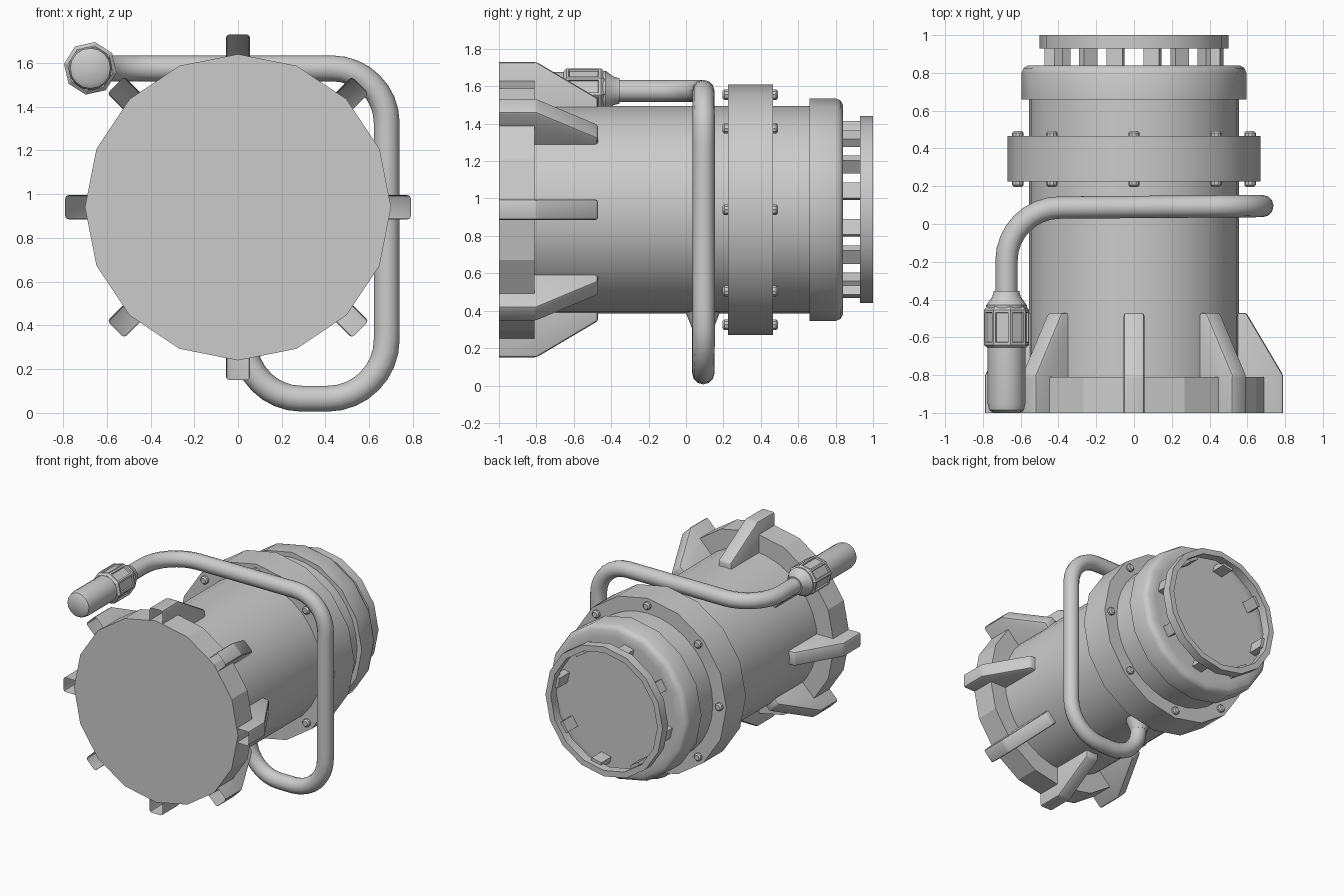
import bpy, bmesh, math
from mathutils import Vector, Matrix

if "Cube" in bpy.data.objects:
    bpy.data.objects.remove(bpy.data.objects["Cube"])

CZ = 0.94  # height of the main axis
grey = bpy.data.materials.new("plain grey")
grey.diffuse_color = (0.6, 0.6, 0.6, 1)
grey.use_nodes = True
grey.node_tree.nodes["Principled BSDF"].inputs["Base Color"].default_value = grey.diffuse_color


def finish(bm, name, angle=35, normals=True):
    if normals:
        bmesh.ops.recalc_face_normals(bm, faces=bm.faces[:])
    me = bpy.data.meshes.new(name)
    bm.to_mesh(me)
    bm.free()
    ob = bpy.data.objects.new(name, me)
    bpy.context.collection.objects.link(ob)
    me.materials.append(grey)
    bpy.ops.object.select_all(action='DESELECT')
    bpy.context.view_layer.objects.active = ob
    ob.select_set(True)
    bpy.ops.object.shade_smooth_by_angle(angle=math.radians(angle))
    return ob


def lathe_bm(profile, n, cx=0, cz=CZ, closed=False, turn=0, bm=None):
    """Spin (radius, y) points around an axis along y."""
    bm = bm or bmesh.new()
    rings = []
    for r, y in profile:
        rings.append([bm.verts.new((cx + r * math.cos(turn + i * math.tau / n), y,
                                    cz + r * math.sin(turn + i * math.tau / n)))
                      for i in range(n)])
    pairs = list(zip(rings, rings[1:]))
    if closed:
        pairs.append((rings[-1], rings[0]))
    else:
        bm.faces.new(rings[0])
        bm.faces.new(rings[-1])
    for a, b in pairs:
        for i in range(n):
            j = (i + 1) % n
            bm.faces.new((a[i], a[j], b[j], b[i]))
    return bm


# main body parts
finish(lathe_bm([(0.70, -1), (0.70, -0.81)], 16), "front_plate", 20)
finish(lathe_bm([(0.555, -0.82), (0.555, 0.68)], 32), "barrel")
finish(lathe_bm([(0.67, 0.225), (0.67, 0.465)], 16), "flange")
finish(lathe_bm([(0.595, 0.66), (0.595, 0.80), (0.585, 0.825), (0.56, 0.84), (0.50, 0.84)], 16),
       "rear_collar", 50)
finish(lathe_bm([(0.50, 0.93), (0.50, 1), (0.455, 1), (0.455, 0.93)], 16, closed=True), "rear_ring")

# posts that carry the rear ring
bm = bmesh.new()
for k in range(8):
    a = math.radians(12.5 + 45 * k)
    m = (Matrix.Translation((0, 0, CZ)) @ Matrix.Rotation(-a, 4, 'Y')
         @ Matrix.Translation((0.45, 0.895, 0)) @ Matrix.Diagonal((0.05, 0.13, 0.085, 1)))
    bmesh.ops.create_cube(bm, size=1, matrix=m)
finish(bm, "ring_posts")

# bolts on both flange faces
bm = bmesh.new()
for k in range(8):
    a = k * math.tau / 8
    x, z = 0.615 * math.cos(a), CZ + 0.615 * math.sin(a)
    lathe_bm([(0.02, 0.196), (0.03, 0.206), (0.03, 0.23)], 10, x, z, bm=bm)
    lathe_bm([(0.03, 0.46), (0.03, 0.482), (0.02, 0.492)], 10, x, z, bm=bm)
finish(bm, "flange_bolts")

# fins: bevelled wedges, open at the front end
for k in range(8):
    bm = bmesh.new()
    side = [(0.50, -1), (0.79, -1), (0.79, -0.80), (0.595, -0.47), (0.50, -0.47)]
    face = bm.faces.new([bm.verts.new((r, y, -0.055)) for r, y in side])
    ext = bmesh.ops.extrude_face_region(bm, geom=[face])
    bmesh.ops.translate(bm, vec=(0, 0, 0.11),
                        verts=[v for v in ext["geom"] if isinstance(v, bmesh.types.BMVert)])
    bmesh.ops.recalc_face_normals(bm, faces=bm.faces[:])
    front = [f for f in bm.faces if f.normal.y < -0.9]
    bmesh.ops.delete(bm, geom=front, context='FACES')
    edges = [e for e in bm.edges if not e.is_boundary
             and max(v.co.x for v in e.verts) > 0.55]
    bmesh.ops.bevel(bm, geom=edges, offset=0.015, segments=2, profile=0.5, affect='EDGES')
    bmesh.ops.transform(bm, verts=bm.verts[:], matrix=Matrix.Translation((0, 0, CZ))
                        @ Matrix.Rotation(-k * math.tau / 8, 4, 'Y'))
    finish(bm, f"fin_{k + 1}", normals=False)

# bent pipe: corners with fillet radii
corners = [((0.03, 0.09, 0.50), 0), ((0.03, 0.09, 0.065), 0.26), ((0.68, 0.095, 0.065), 0.27),
           ((0.68, 0.095, 1.575), 0.25), ((-0.675, 0.085, 1.575), 0.28), ((-0.675, -0.40, 1.575), 0)]
pts = []
for i, (p, r) in enumerate(corners):
    p = Vector(p)
    if r == 0:
        pts.append((p, p, p))
        continue
    d0 = (Vector(corners[i - 1][0]) - p).normalized()
    d1 = (Vector(corners[i + 1][0]) - p).normalized()
    a, b = p + d0 * r, p + d1 * r
    pts.append((a, a + d0 * 0.02, a - d0 * r * 0.55))
    pts.append((b, b - d1 * r * 0.55, b + d1 * 0.02))
cu = bpy.data.curves.new("pipe", 'CURVE')
cu.dimensions = '3D'
cu.bevel_depth = 0.059
cu.bevel_resolution = 4
cu.resolution_u = 8
cu.use_fill_caps = True
sp = cu.splines.new('BEZIER')
sp.bezier_points.add(len(pts) - 1)
for bp, (co, left, right) in zip(sp.bezier_points, pts):
    bp.handle_left_type = bp.handle_right_type = 'FREE'
    bp.co, bp.handle_left, bp.handle_right = co, left, right
pipe = bpy.data.objects.new("pipe", cu)
bpy.context.collection.objects.link(pipe)
cu.materials.append(grey)
bpy.ops.object.select_all(action='DESELECT')
bpy.context.view_layer.objects.active = pipe
pipe.select_set(True)
bpy.ops.object.convert(target='MESH')
bpy.ops.object.shade_smooth_by_angle(angle=math.radians(40))

# small collar where the pipe enters the barrel
bm = bmesh.new()
bmesh.ops.create_cone(bm, cap_ends=True, segments=16, radius1=0.06, radius2=0.095, depth=0.09,
                      matrix=Matrix.Translation((0.03, 0.09, 0.355)))
finish(bm, "pipe_socket")

# connector at the pipe end
NX, NZ = -0.675, 1.575
finish(lathe_bm([(0.07, -1), (0.092, -0.985), (0.1, -0.95), (0.1, -0.62)], 16, NX, NZ), "connector_grip")
finish(lathe_bm([(0.104, -0.46), (0.108, -0.43), (0.075, -0.385), (0.068, -0.355)], 16, NX, NZ),
       "connector_cone", 25)
bm = lathe_bm([(0.105, -0.655), (0.122, -0.64), (0.122, -0.455), (0.105, -0.435)], 8, NX, NZ,
              turn=math.radians(35))
bm.normal_update()
bmesh.ops.recalc_face_normals(bm, faces=bm.faces[:])
panels = [f for f in bm.faces if abs(f.normal.y) < 0.1]
bmesh.ops.inset_individual(bm, faces=panels, thickness=0.018)
bmesh.ops.inset_individual(bm, faces=panels, thickness=0.005, depth=-0.01)
finish(bm, "connector_nut", 25)
